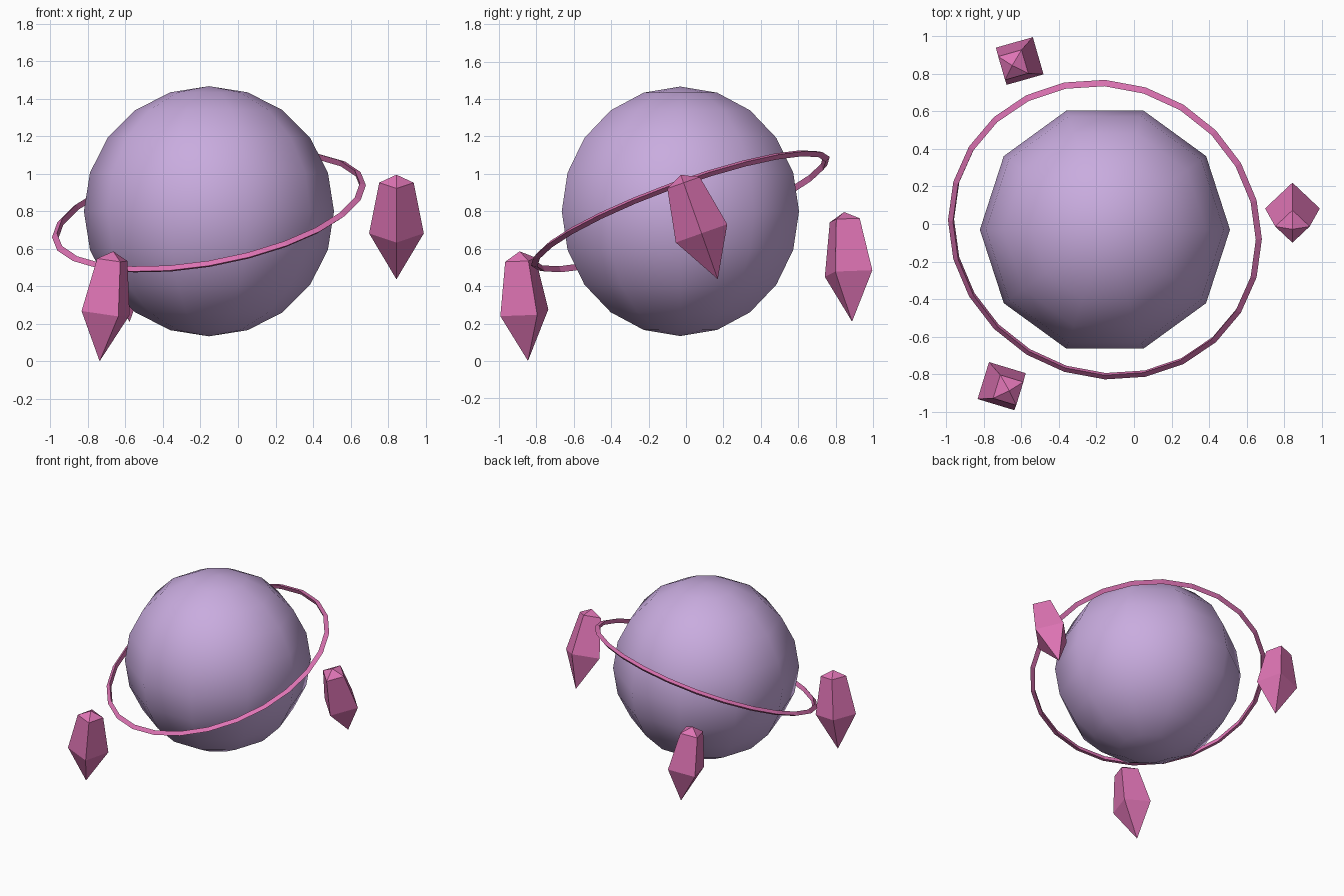
import bpy, bmesh
from math import sin, cos, pi, radians
from mathutils import Vector, Matrix

if "Cube" in bpy.data.objects:
    bpy.data.objects.remove(bpy.data.objects["Cube"])


def material(name, rgb):
    m = bpy.data.materials.new(name)
    m.diffuse_color = [(c / 255 / 12.92 if c < 11 else ((c / 255 + 0.055) / 1.055) ** 2.4) for c in rgb] + [1]
    m.use_nodes = True
    m.node_tree.nodes["Principled BSDF"].inputs["Base Color"].default_value = m.diffuse_color
    return m


lilac = material("lilac", (201, 172, 223))
pink = material("pink", (222, 116, 180))


def finish(bm, name, mat, matrix, smooth=False):
    bmesh.ops.recalc_face_normals(bm, faces=bm.faces)
    for f in bm.faces:
        f.smooth = smooth
    me = bpy.data.meshes.new(name)
    bm.to_mesh(me)
    bm.free()
    me.materials.append(mat)
    ob = bpy.data.objects.new(name, me)
    ob.matrix_world = matrix
    bpy.context.collection.objects.link(ob)
    return ob


def lathe(profile, sides, closed=False):
    """Revolve (radius, z) points round z; a zero radius makes a pole."""
    bm = bmesh.new()
    rows = []
    for r, z in profile:
        if r < 1e-6:
            rows.append([bm.verts.new((0, 0, z))] * sides)
        else:
            rows.append([bm.verts.new((r * cos(2 * pi * i / sides), r * sin(2 * pi * i / sides), z))
                         for i in range(sides)])
    pairs = list(zip(rows, rows[1:]))
    if closed:
        pairs.append((rows[-1], rows[0]))
    for a, b in pairs:
        for i in range(sides):
            j = (i + 1) % sides
            quad = list(dict.fromkeys((a[i], a[j], b[j], b[i])))
            bm.faces.new(quad)
    return bm


centre = Matrix.Translation((-0.155, -0.03, 0.80))

# Planet: ten-sided smooth sphere
R = 0.667
arc = [(R * sin(pi * k / 10), -R * cos(pi * k / 10)) for k in range(11)]
finish(lathe(arc, 10), "planet", lilac, centre, smooth=True)

# Tilted ring with a triangular section
section = [(0.83 + 0.02 * cos(2 * pi * k / 3), 0.02 * sin(2 * pi * k / 3)) for k in range(3)]
tilt = Matrix.Rotation(radians(20), 4, 'X') @ Matrix.Rotation(radians(-10), 4, 'Y')
finish(lathe(section, 24, closed=True), "ring", pink, centre @ tilt)

# Four-sided crystals, each given by bottom tip, top tip and turn
gem = [(0, 0), (0.146, 0.26), (0.092, 0.547), (0, 0.592)]
crystals = [
    ((0.845, 0.17, 0.437), (0.845, -0.03, 1.0), 0),
    ((-0.578, 0.888, 0.21), (-0.65, 0.845, 0.80), 61),
    ((-0.738, -0.845, 0.0), (-0.664, -0.89, 0.595), 28),
]
for n, (bottom, top, turn) in enumerate(crystals, 1):
    axis = Vector(top) - Vector(bottom)
    lean = Vector((0, 0, 1)).rotation_difference(axis).to_matrix().to_4x4()
    place = Matrix.Translation(bottom) @ lean @ Matrix.Rotation(radians(turn), 4, 'Z')
    finish(lathe(gem, 4), f"crystal_{n}", pink, place)
